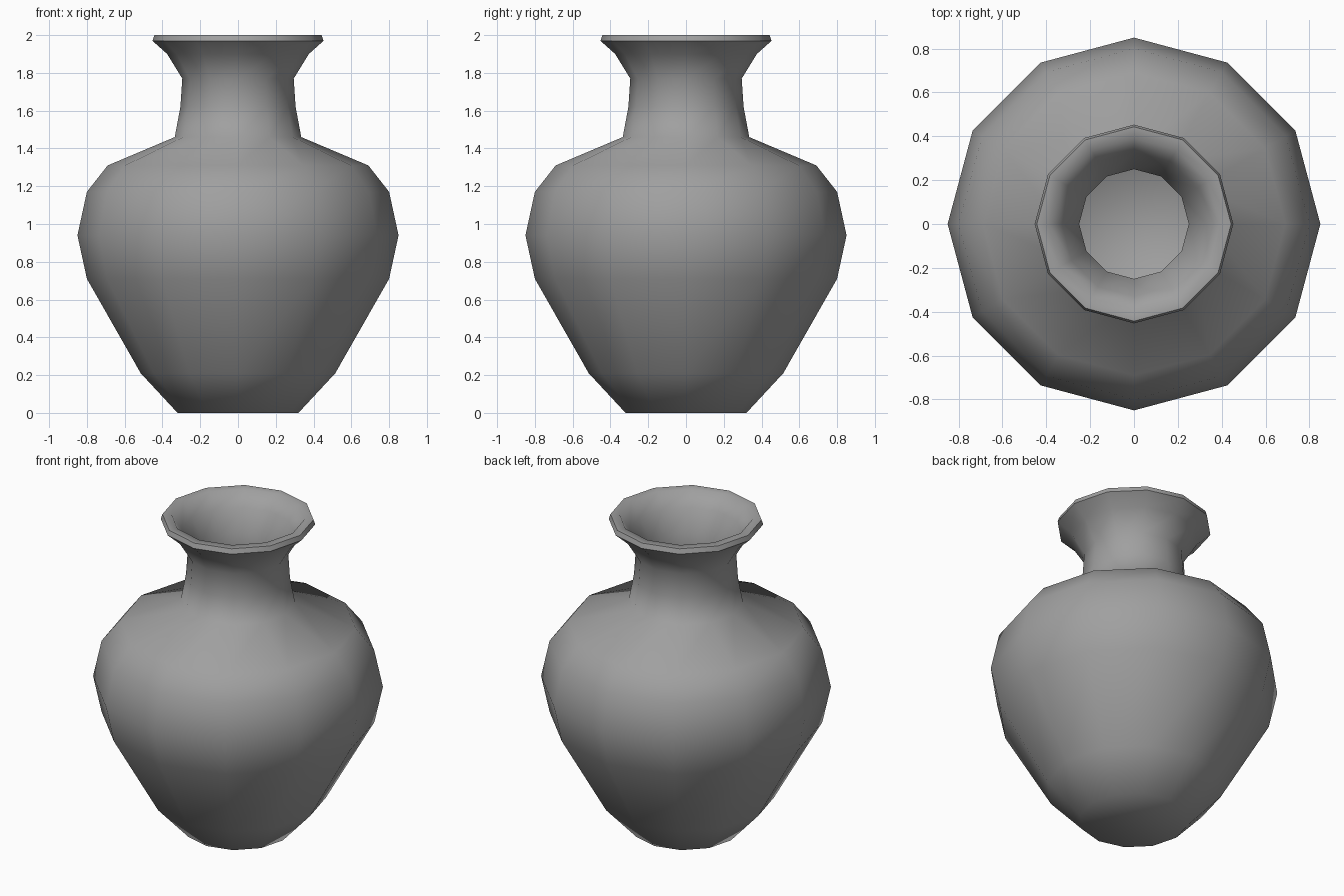
import bpy
import bmesh
from math import cos, sin, pi, radians

cube = bpy.data.objects.get("Cube")
if cube:
    bpy.data.objects.remove(cube, do_unlink=True)

SIDES = 12


def make_material(name, color):
    mat = bpy.data.materials.new(name)
    mat.use_nodes = True
    mat.diffuse_color = color
    mat.node_tree.nodes["Principled BSDF"].inputs["Base Color"].default_value = color
    return mat


def lathe(name, profile, mat):
    """Turn a closed-ended (radius, height) profile around z."""
    bm = bmesh.new()
    rings = [[bm.verts.new((r * cos(2 * pi * i / SIDES), r * sin(2 * pi * i / SIDES), z))
              for i in range(SIDES)] for r, z in profile]
    for low, high in zip(rings, rings[1:]):
        for i in range(SIDES):
            j = (i + 1) % SIDES
            bm.faces.new((low[i], low[j], high[j], high[i]))
    bm.faces.new(rings[0][::-1])
    bm.faces.new(rings[-1])
    mesh = bpy.data.meshes.new(name)
    bm.to_mesh(mesh)
    bm.free()
    obj = bpy.data.objects.new(name, mesh)
    bpy.context.collection.objects.link(obj)
    mesh.materials.append(mat)
    bpy.ops.object.select_all(action='DESELECT')
    obj.select_set(True)
    bpy.context.view_layer.objects.active = obj
    bpy.ops.object.shade_smooth_by_angle(angle=radians(60))
    return obj


# Outer wall from foot to rim
outer = [(0.32, 0), (0.515, 0.21), (0.80, 0.71), (0.85, 0.94), (0.80, 1.17),
         (0.69, 1.31), (0.335, 1.46), (0.305, 1.62), (0.295, 1.77),
         (0.375, 1.90), (0.453, 1.97), (0.443, 2.0)]
# Inner wall from rim down to the inside floor
inner = [(0.39, 2.0), (0.33, 1.91), (0.25, 1.78), (0.26, 1.62), (0.29, 1.42),
         (0.66, 1.27), (0.76, 1.15), (0.80, 0.94), (0.75, 0.72), (0.47, 0.23),
         (0.30, 0.05)]

grey = make_material("grey clay", (0.35, 0.35, 0.35, 1))
lathe("vase", outer + inner, grey)
